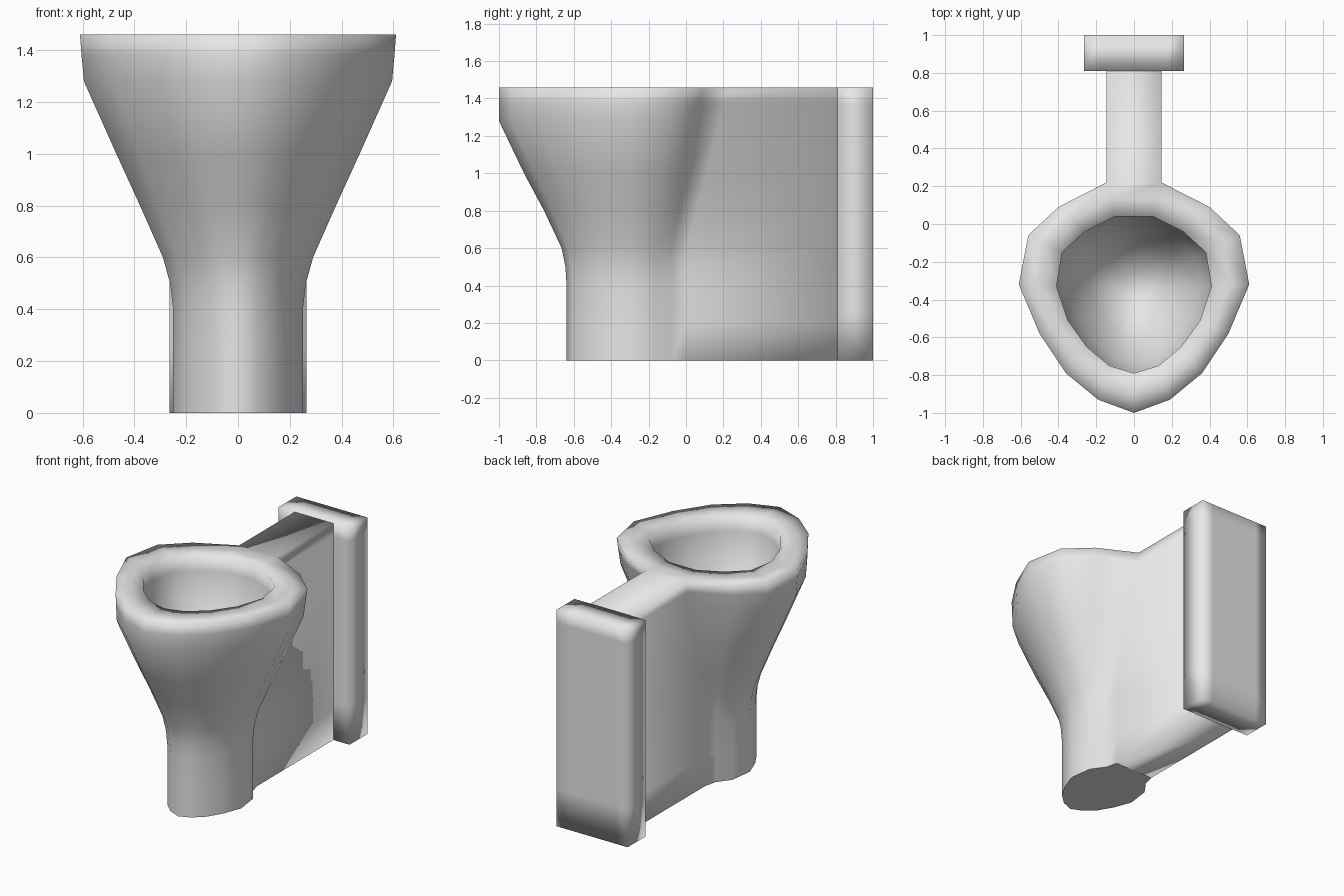
import bpy, bmesh
from mathutils import Vector

old = bpy.data.objects.get("Cube")
if old:
    bpy.data.objects.remove(old, do_unlink=True)

porcelain = bpy.data.materials.new("light_grey_porcelain")
porcelain.use_nodes = True
porcelain.diffuse_color = (0.8, 0.8, 0.8, 1)
porcelain.node_tree.nodes["Principled BSDF"].inputs["Base Color"].default_value = (0.8, 0.8, 0.8, 1)


def finish(bm, name):
    bmesh.ops.recalc_face_normals(bm, faces=bm.faces)
    for f in bm.faces:
        f.smooth = True
    mesh = bpy.data.meshes.new(name)
    bm.to_mesh(mesh)
    bm.free()
    mesh.materials.append(porcelain)
    obj = bpy.data.objects.new(name, mesh)
    bpy.context.collection.objects.link(obj)
    return obj


def mirrored(half):
    """Closed outline from a half whose first point lies on the centre line."""
    return half + [(-x, y) for x, y in reversed(half[1:])]


def add_ring(bm, points, z):
    return [bm.verts.new((x, y, z)) for x, y in points]


def bridge(bm, a, b):
    for i in range(len(a)):
        j = (i + 1) % len(a)
        bm.faces.new((a[i], a[j], b[j], b[i]))


MID_Y = -0.33
STEM_X, STEM_END, TOP = 0.145, 0.81, 1.46

rim_outer = [(0, -1), (0.19, -0.93), (0.36, -0.79), (0.5, -0.58),
             (0.61, -0.32), (0.56, -0.06), (0.40, 0.09), (STEM_X, 0.22)]
rim_inner = [(0, -0.79), (0.13, -0.75), (0.25, -0.65), (0.35, -0.51),
             (0.41, -0.33), (0.38, -0.15), (0.26, -0.04), (0.10, 0.04)]

# height, width scale, front scale, back scale of the pedestal
levels = [(0, .41, .46, .6), (.2, .41, .46, .6), (.4, .41, .46, .6),
          (.5, .43, .47, .6), (.6, .475, .5, .61), (.8, .62, .64, .7),
          (1.0, .77, .80, .8), (1.28, .975, 1, .92), (1.38, .99, 1, .96),
          (TOP, 1, 1, 1)]


def section(sx, front, back):
    half = []
    for x, y in rim_outer[:-1]:
        s = front if y < MID_Y else back
        half.append((x * sx, MID_Y + (y - MID_Y) * s))
    half.append((STEM_X, MID_Y + (rim_outer[-1][1] - MID_Y) * back))
    half.append((STEM_X, STEM_END))
    return mirrored(half)


# Pedestal, bowl and connecting stem
bm = bmesh.new()
rings = [add_ring(bm, section(*s), z) for z, *s in levels]
for low, high in zip(rings, rings[1:]):
    bridge(bm, low, high)

n = len(rim_outer)


def bowl_part(ring):
    return ring[:n] + ring[n + 2:]


# Stem top and underside, pedestal foot
for ring in (rings[0], rings[-1]):
    bm.faces.new(ring[n - 1:n + 3])
foot = bm.faces.new(bowl_part(rings[0]))
for e in foot.edges:
    e.smooth = False

# Rim and hollow basin
inner = mirrored(rim_inner)
outer = mirrored(rim_outer)
middle = [((a + c) / 2, (b + d) / 2) for (a, b), (c, d) in zip(outer, inner)]
prev = bowl_part(rings[-1])
ring = add_ring(bm, middle, TOP)
bridge(bm, prev, ring)
prev = ring
for z, s in [(TOP, 1), (1.36, 1), (1.2, .88), (.95, .6), (.8, .2)]:
    ring = add_ring(bm, [(x * s, MID_Y + (y - MID_Y) * s) for x, y in inner], z)
    bridge(bm, prev, ring)
    prev = ring
bm.faces.new(prev)
finish(bm, "pedestal_bowl")

# Wall mounting block, with support cuts that keep its faces flat
bm = bmesh.new()
bmesh.ops.create_cube(bm, size=1)
depth = 1 - STEM_END
bmesh.ops.scale(bm, vec=(0.53, depth, TOP), verts=bm.verts)
bmesh.ops.translate(bm, vec=(0, STEM_END + depth / 2, TOP / 2), verts=bm.verts)
for co, no in [((0.18, 0, 0), (1, 0, 0)), ((-0.18, 0, 0), (1, 0, 0)),
               ((0, 0, 0.25), (0, 0, 1)), ((0, 0, 1.37), (0, 0, 1))]:
    bmesh.ops.bisect_plane(bm, geom=bm.verts[:] + bm.edges[:] + bm.faces[:],
                           plane_co=Vector(co), plane_no=Vector(no))
finish(bm, "wall_block")
